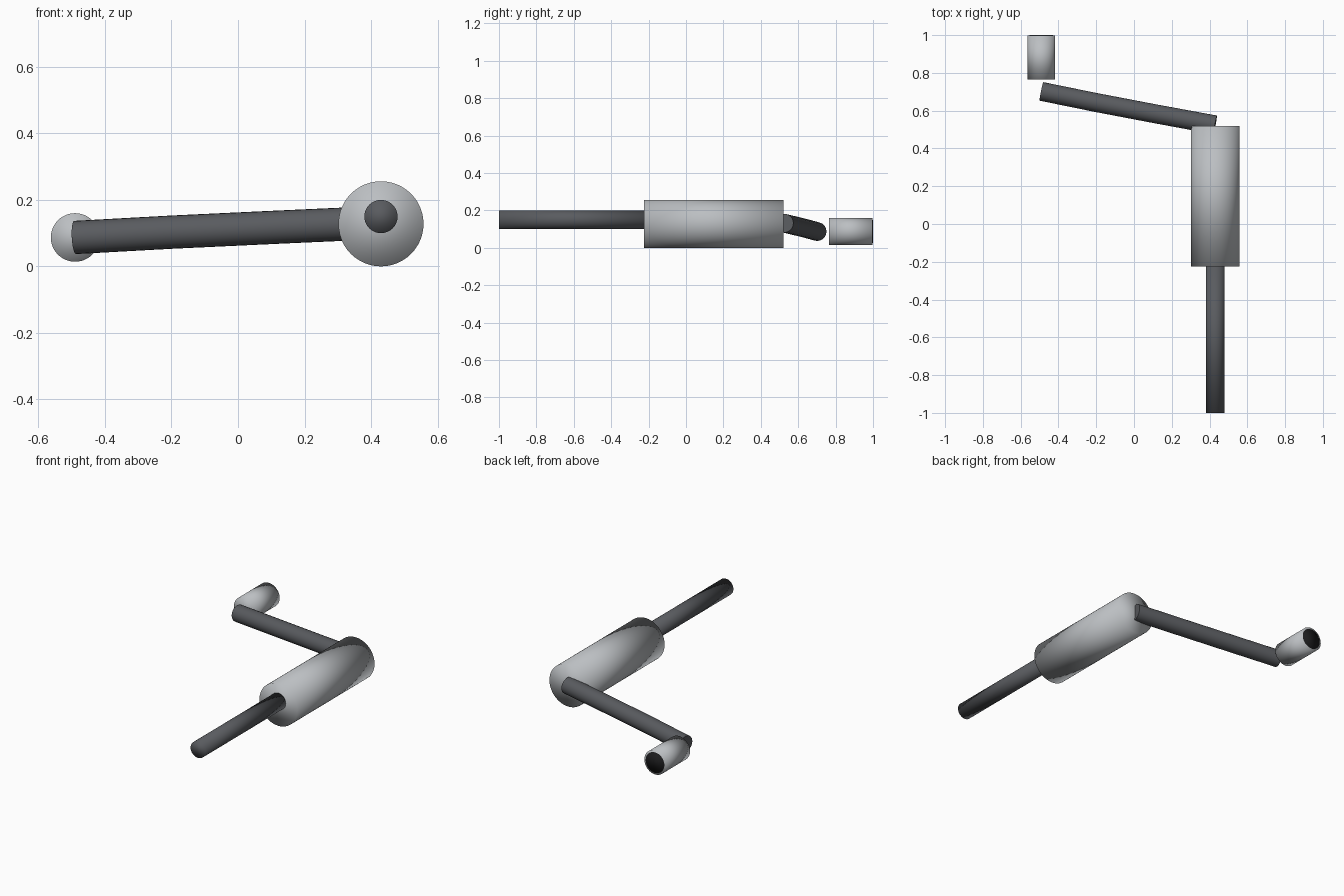
import bpy
from math import radians

if "Cube" in bpy.data.objects:
    bpy.data.objects.remove(bpy.data.objects["Cube"])


def material(name, rgb):
    m = bpy.data.materials.new(name)
    m.diffuse_color = (*rgb, 1)
    m.use_nodes = True
    m.node_tree.nodes["Principled BSDF"].inputs["Base Color"].default_value = m.diffuse_color
    return m


light = material("light_grey", (0.50, 0.52, 0.54))
dark = material("dark_grey", (0.10, 0.105, 0.115))
black = material("black", (0.012, 0.012, 0.013))


def cylinder_y(name, x, z, radius, y0, y1, mat):
    """Smooth cylinder lying along the y axis from y0 to y1."""
    bpy.ops.mesh.primitive_cylinder_add(
        vertices=48, radius=radius, depth=y1 - y0,
        location=(x, (y0 + y1) / 2, z), rotation=(radians(90), 0, 0))
    ob = bpy.context.object
    ob.name = name
    ob.data.materials.append(mat)
    bpy.ops.object.shade_smooth()
    return ob


# Thick barrel and the straight rod leaving its front
cylinder_y("barrel", 0.43, 0.128, 0.128, -0.225, 0.52, light)
cylinder_y("straight_rod", 0.43, 0.15, 0.05, -1.0, -0.2, dark)

# Small end plug with its dark rear face
cylinder_y("end_plug", -0.49, 0.087, 0.073, 0.765, 0.997, light)
cylinder_y("plug_face", -0.49, 0.087, 0.062, 0.98, 1.0, black)

# Slightly bent cable between barrel and plug
curve = bpy.data.curves.new("cable", 'CURVE')
curve.dimensions = '3D'
curve.bevel_depth = 0.05
curve.bevel_resolution = 10
curve.use_fill_caps = True
points = [(0.43, 0.525, 0.132), (0.12, 0.582, 0.118),
          (-0.2, 0.643, 0.103), (-0.49, 0.702, 0.087)]
spline = curve.splines.new('POLY')
spline.points.add(len(points) - 1)
for p, co in zip(spline.points, points):
    p.co = (*co, 1)
spline.use_smooth = True
cable = bpy.data.objects.new("cable", curve)
bpy.context.collection.objects.link(cable)
curve.materials.append(dark)
